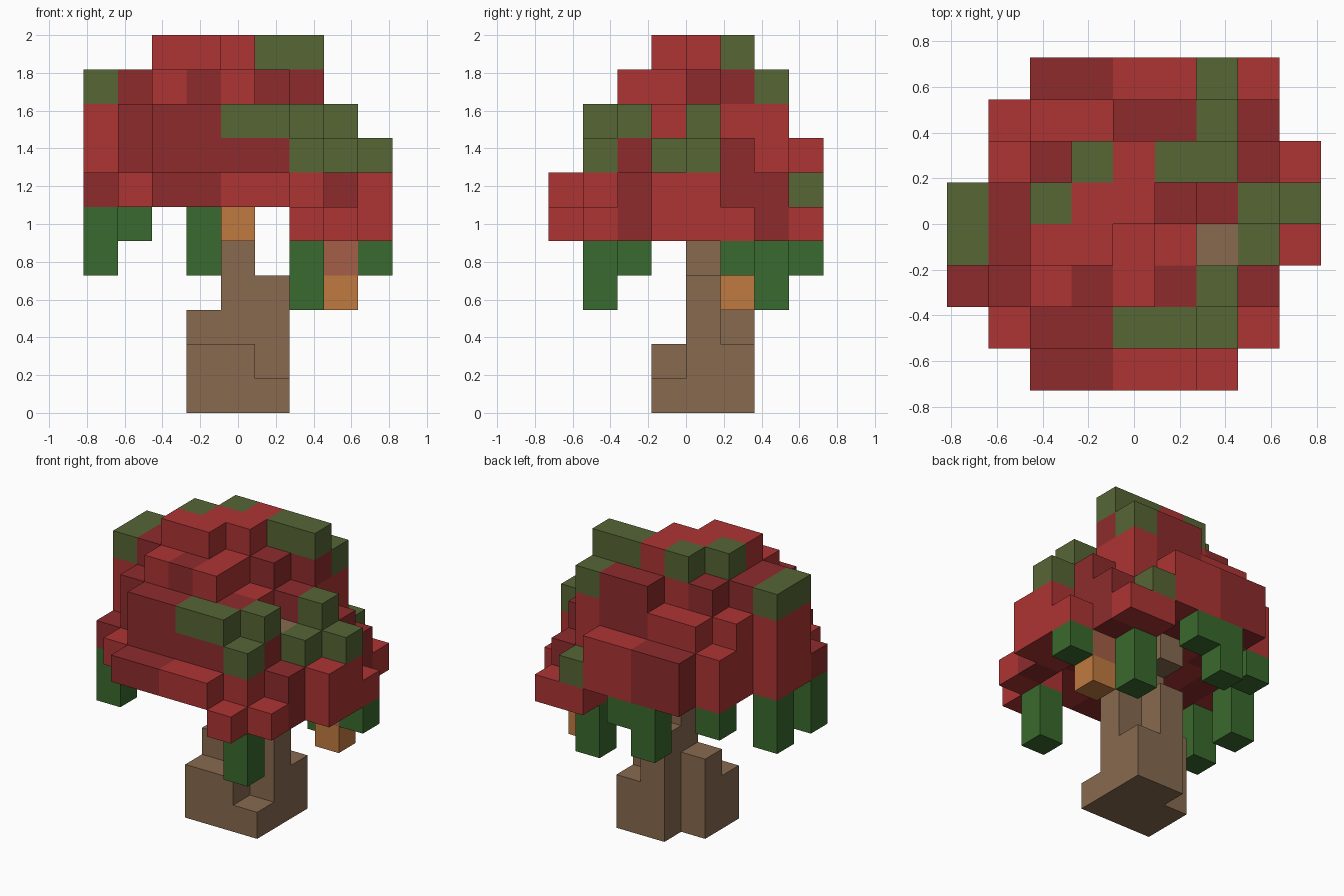
import bpy
import bmesh
from mathutils import Vector

cube = bpy.data.objects.get("Cube")
if cube:
    bpy.data.objects.remove(cube, do_unlink=True)

UNIT = 2 / 11  # edge of one block
CENTRE = Vector((4.5, 4, 0))


def linear(c):
    c /= 255
    return c / 12.92 if c <= 0.04045 else ((c + 0.055) / 1.055) ** 2.4


def make_material(name, hex_colour):
    rgb = [linear(v) for v in bytes.fromhex(hex_colour)]
    mat = bpy.data.materials.new(name)
    mat.use_nodes = True
    mat.diffuse_color = (*rgb, 1)
    bsdf = mat.node_tree.nodes["Principled BSDF"]
    bsdf.inputs["Base Color"].default_value = (*rgb, 1)
    bsdf.inputs["Roughness"].default_value = 0.9
    return mat


MATERIALS = {
    "R": make_material("red leaves", "AE3434"),
    "D": make_material("dark red leaves", "8D2B2C"),
    "G": make_material("olive leaves", "566635"),
    "V": make_material("vine green", "3A6A2E"),
    "B": make_material("bark brown", "876A4F"),
    "S": make_material("reddish stem", "A35E47"),
    "O": make_material("orange fruit", "C07A40"),
}

# Canopy plan: rows run front to back, columns left to right in x.
# Each height is the top level of that column, each letter its top colour.
HEIGHTS = ["..77776..", ".7999986.", "79aaa997.", "aabba9887",
           "aabbba998", ".9abbbb86", ".899aaa7.", "..888876."]
COLOURS = ["..DDRRR..", ".RDDGGGR.", "DDRDRDGD.", "GDRRRRBGR",
           "GDGRRDDGG", ".RDGRGGDR", ".RRRDDGD.", "..DDRRGR."]
# Columns that hang one level lower than the rest of the canopy
LOW = ["......#..", "......##.", ".......#.", ".......##",
       ".......##", ".......##", "......##.", "......##."]

canopy = {}
for y, row in enumerate(HEIGHTS):
    for x, mark in enumerate(row):
        if mark == ".":
            continue
        top, colour = int(mark, 16), COLOURS[y][x]
        body = colour if colour in "RD" else "R"
        base = 5 if LOW[y][x] == "#" else 6
        for z in range(base, top):
            canopy[x, y, z] = colour if z == top - 1 else body
# Darker patches under the olive leaves
for cell in [(4, 1, 7), (5, 1, 7), (6, 2, 7), (6, 5, 9)]:
    canopy[cell] = "D"

# Trunk: three by three columns around the centre, with a short branch
trunk = {}
for y, row in enumerate(["221", "364", ".42"], start=3):
    for x, mark in enumerate(row, start=3):
        if mark != ".":
            trunk.update({(x, y, z): "B" for z in range(int(mark))})
trunk[4, 5, 5] = "B"

# Vines: plan position, lowest level, level where the canopy begins
vines = {}
for x, y, low, high in [(0, 2, 4, 6), (0, 4, 4, 6), (1, 6, 5, 6), (3, 7, 4, 6),
                        (4, 7, 5, 6), (6, 1, 3, 5), (6, 6, 3, 5), (8, 5, 4, 5)]:
    vines.update({(x, y, z): "V" for z in range(low, high)})

PARTS = {
    "tree_trunk": trunk,
    "leaf_canopy": canopy,
    "hanging_vines": vines,
    "fruit_stem": {(7, 5, 4): "S"},
    "side_fruit": {(7, 5, 3): "O"},
    "front_fruit": {(4, 3, 5): "O"},
}
FILLED = set().union(*PARTS.values())


def build_part(name, blocks):
    """Join blocks into one mesh, keeping only the outer faces."""
    bm = bmesh.new()
    used = sorted(set(blocks.values()))
    for cell, colour in blocks.items():
        for axis in range(3):
            for sign in (-1, 1):
                normal = Vector((0, 0, 0))
                normal[axis] = sign
                if tuple(int(a + b) for a, b in zip(cell, normal)) in FILLED:
                    continue
                u, v = Vector((0, 0, 0)), Vector((0, 0, 0))
                u[(axis + 1) % 3] = 0.5
                v[(axis + 2) % 3] = 0.5 * sign
                mid = Vector(cell) + Vector((0.5, 0.5, 0.5)) + normal / 2 - CENTRE
                ring = [mid - u - v, mid + u - v, mid + u + v, mid - u + v]
                face = bm.faces.new([bm.verts.new(p * UNIT) for p in ring])
                face.material_index = used.index(colour)
    bmesh.ops.remove_doubles(bm, verts=bm.verts, dist=UNIT / 100)
    mesh = bpy.data.meshes.new(name)
    bm.to_mesh(mesh)
    bm.free()
    for colour in used:
        mesh.materials.append(MATERIALS[colour])
    bpy.context.collection.objects.link(bpy.data.objects.new(name, mesh))


for part_name, part_blocks in PARTS.items():
    build_part(part_name, part_blocks)
